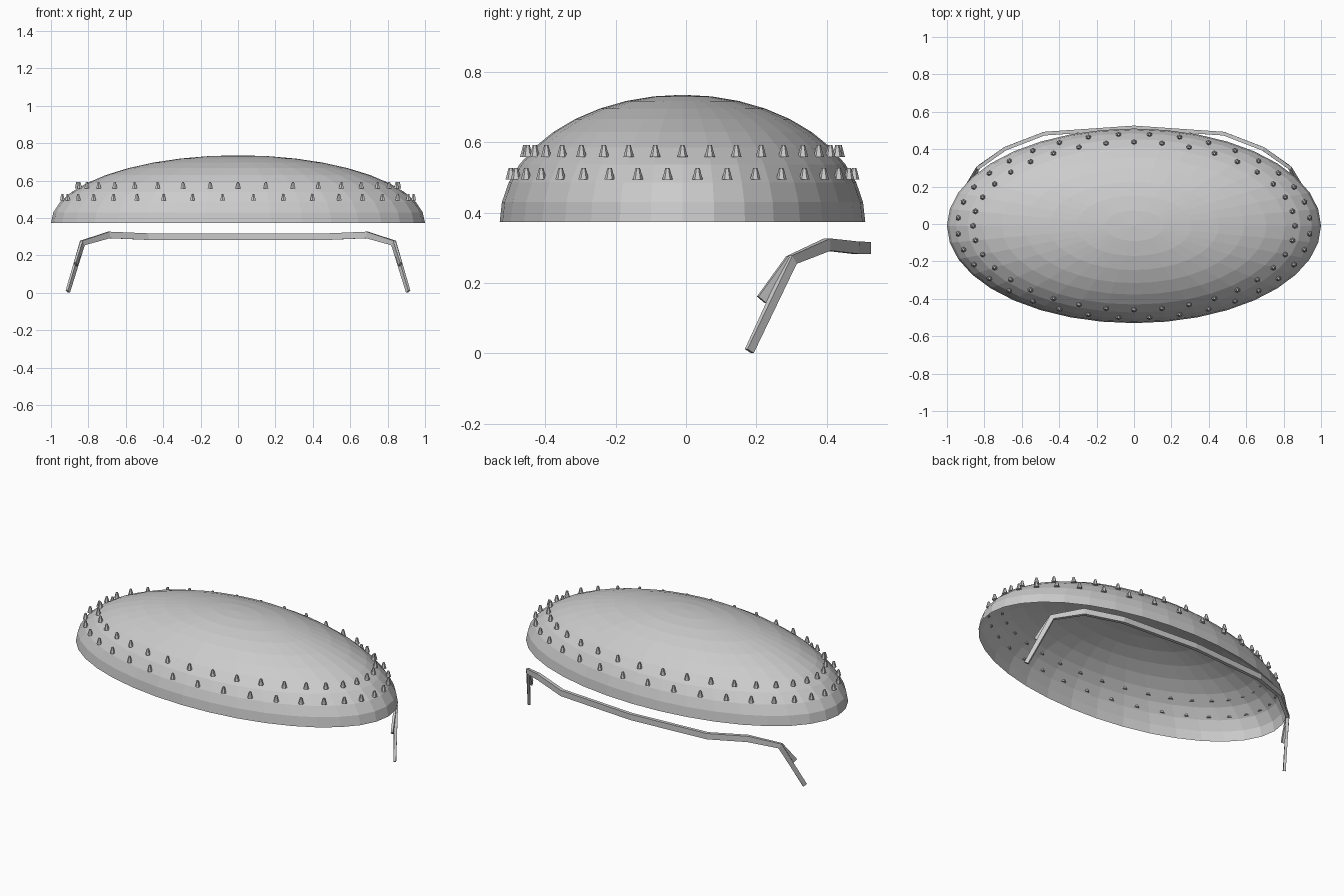
import bpy, bmesh, math
from mathutils import Vector

if "Cube" in bpy.data.objects:
    bpy.data.objects.remove(bpy.data.objects["Cube"])

grey = bpy.data.materials.new("plain_grey")
grey.diffuse_color = (0.6, 0.6, 0.6, 1)
grey.use_nodes = True
grey.node_tree.nodes["Principled BSDF"].inputs["Base Color"].default_value = grey.diffuse_color


def finish(name, bm, recalc=True):
    if recalc:
        bmesh.ops.recalc_face_normals(bm, faces=bm.faces)
    me = bpy.data.meshes.new(name)
    bm.to_mesh(me)
    bm.free()
    me.materials.append(grey)
    ob = bpy.data.objects.new(name, me)
    bpy.context.collection.objects.link(ob)
    return ob


CY, BASE, RX, RY, RZ = -0.01, 0.373, 1.0, 0.52, 0.362


def on_dome(lat, lon):
    return Vector((RX * math.cos(lat) * math.sin(lon),
                   CY - RY * math.cos(lat) * math.cos(lon),
                   BASE + RZ * math.sin(lat)))


# open half-ellipsoid shell, facets facing outward
SEG, RINGS = 36, 10
bm = bmesh.new()
rows = [[bm.verts.new(on_dome(math.pi / 2 * r / RINGS, 2 * math.pi * s / SEG))
         for s in range(SEG)] for r in range(RINGS)]
tip = bm.verts.new((0, CY, BASE + RZ))
for s in range(SEG):
    n = (s + 1) % SEG
    for a, b in zip(rows, rows[1:]):
        bm.faces.new((a[s], a[n], b[n], b[s]))
    bm.faces.new((rows[-1][s], rows[-1][n], tip))
finish("dome", bm, False)


# two staggered rings of upright blunt studs
def studs(name, reach, offset):
    bm = bmesh.new()
    lat = math.acos(reach)
    for i in range(36):
        p = on_dome(lat, math.radians(10 * i + offset))
        made = bmesh.ops.create_cone(bm, cap_ends=True, segments=6,
                                     radius1=0.015, radius2=0.006, depth=0.034)
        bmesh.ops.translate(bm, verts=made["verts"],
                            vec=p + Vector((0, 0, 0.017)))
    finish(name, bm)


studs("lower_studs", 0.943, 5)
studs("upper_studs", 0.86, 0)


# rectangular strap swept along a path of (x, y, z, width, height)
def strap(name, path):
    bm = bmesh.new()
    pts = [Vector(p[:3]) for p in path]
    loops = []
    for i, p in enumerate(pts):
        before = (p - pts[i - 1]).normalized() if i else Vector()
        after = (pts[i + 1] - p).normalized() if i < len(pts) - 1 else Vector()
        t = (before + after).normalized()
        side = t.cross(Vector((0, 0, 1))).normalized()
        up = side.cross(t)
        w, h = path[i][3] / 2, path[i][4] / 2
        loops.append([bm.verts.new(p + side * w * a + up * h * b)
                      for a, b in ((-1, -1), (1, -1), (1, 1), (-1, 1))])
    for a, b in zip(loops, loops[1:]):
        for k in range(4):
            n = (k + 1) % 4
            bm.faces.new((a[k], a[n], b[n], b[k]))
    bm.faces.new(loops[0])
    bm.faces.new(loops[-1][::-1])
    finish(name, bm)


# band round the back with a long thin leg at each end
half = [(0.91, 0.18, 0.006, 0.014, 0.024),
        (0.832, 0.302, 0.266, 0.018, 0.03),
        (0.69, 0.402, 0.309, 0.02, 0.035),
        (0.48, 0.483, 0.3, 0.02, 0.035)]
strap("back_strap", half + [(0, 0.516, 0.299, 0.02, 0.035)]
      + [(-p[0],) + p[1:] for p in reversed(half)])

# short flap beside each leg
for side, sx in (("right", 1), ("left", -1)):
    strap(side + "_flap", [(sx * 0.832, 0.298, 0.268, 0.014, 0.028),
                           (sx * 0.868, 0.215, 0.152, 0.012, 0.03)])
